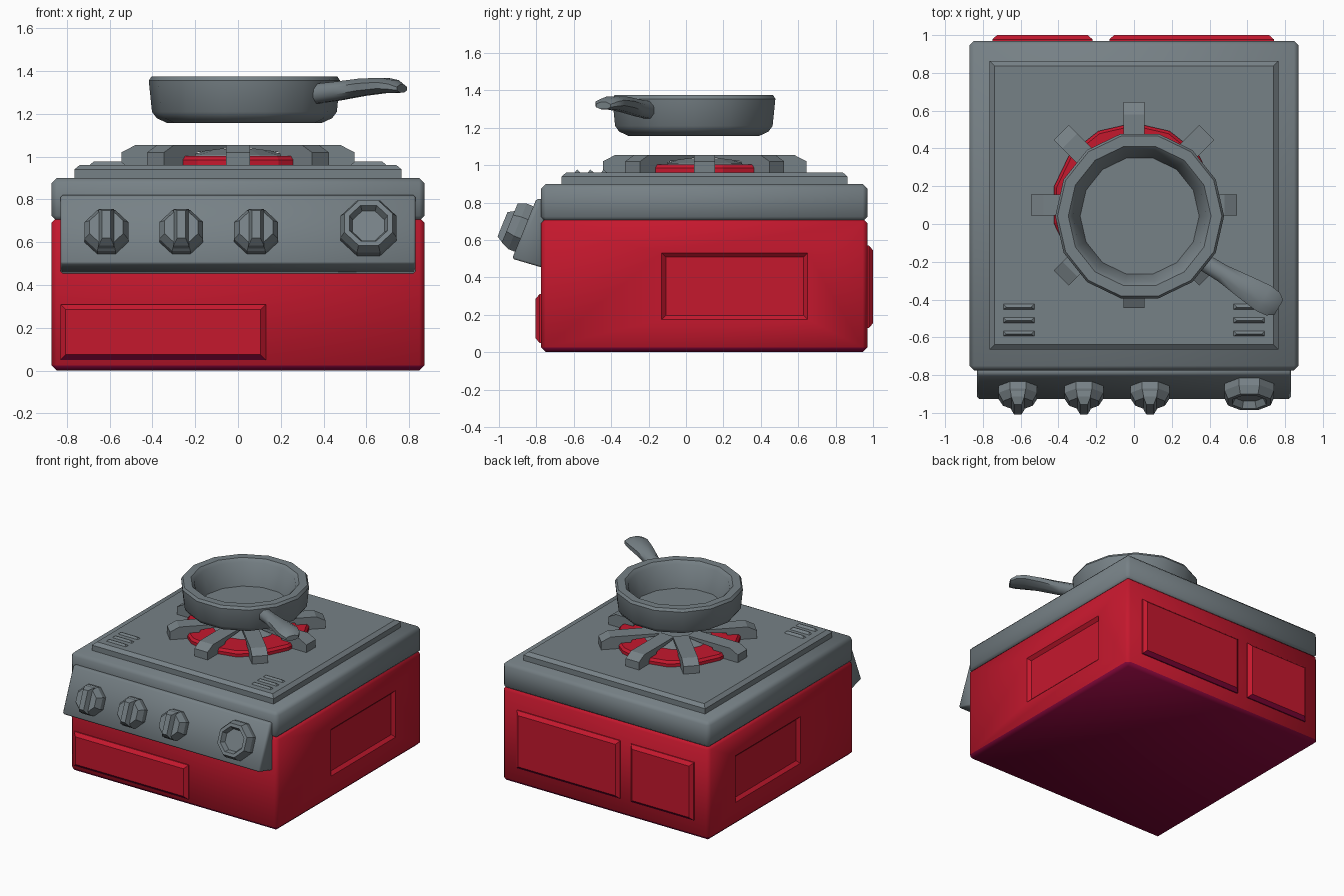
import bpy, bmesh, math
from mathutils import Matrix, Vector

if "Cube" in bpy.data.objects:
    bpy.data.objects.remove(bpy.data.objects["Cube"])


def material(name, rgb):
    m = bpy.data.materials.new(name)
    m.diffuse_color = (*rgb, 1)
    m.use_nodes = True
    m.node_tree.nodes["Principled BSDF"].inputs["Base Color"].default_value = m.diffuse_color
    return m


GREY = material("steel grey", (0.183, 0.219, 0.238))
RED = material("enamel red", (0.56, 0.009, 0.027))
MAROON = material("underside maroon", (0.235, 0.002, 0.042))


def loft(name, rings, mat, matrix=None, bevel=0, smooth=0):
    """Skin a list of equal-length closed rings and cap both ends."""
    bm = bmesh.new()
    rows = [[bm.verts.new(p) for p in ring] for ring in rings]
    n = len(rows[0])
    for a, b in zip(rows, rows[1:]):
        for i in range(n):
            j = (i + 1) % n
            bm.faces.new((a[i], a[j], b[j], b[i]))
    bm.faces.new(rows[0][::-1])
    bm.faces.new(rows[-1])
    bmesh.ops.recalc_face_normals(bm, faces=bm.faces)
    if bevel:
        bmesh.ops.bevel(bm, geom=bm.edges[:], offset=bevel, segments=1, affect='EDGES')
    if matrix:
        bm.transform(matrix)
    me = bpy.data.meshes.new(name)
    bm.to_mesh(me)
    bm.free()
    me.materials.append(mat)
    ob = bpy.data.objects.new(name, me)
    bpy.context.collection.objects.link(ob)
    if smooth:
        bpy.ops.object.select_all(action='DESELECT')
        ob.select_set(True)
        bpy.context.view_layer.objects.active = ob
        bpy.ops.object.shade_smooth_by_angle(angle=math.radians(smooth))
    return ob


def darken_underside(ob, below):
    """Give the downward faces under a height the maroon colour."""
    ob.data.materials.append(MAROON)
    for p in ob.data.polygons:
        if p.normal.z < -.3 and p.center.z < below:
            p.material_index = 1


def rect(x0, x1, y0, y1, z, inset=0):
    i = inset
    return [(x0 + i, y0 + i, z), (x1 - i, y0 + i, z), (x1 - i, y1 - i, z), (x0 + i, y1 - i, z)]


def circle(r, z, n, turn=0):
    return [(r * math.cos(2 * math.pi * (i + turn) / n),
             r * math.sin(2 * math.pi * (i + turn) / n), z) for i in range(n)]


def revolve(name, profile, n, mat, matrix=None, turn=0, smooth=0):
    return loft(name, [circle(r, z, n, turn) for r, z in profile], mat, matrix, 0, smooth)


# Lower cabinet with a recessed panel on each side
body = loft("cabinet", [rect(-.872, .872, -.775, .97, 0), rect(-.872, .872, -.775, .97, .715)], RED,
            bevel=.025, smooth=50)
for s in (-1, 1):
    def side(x, i):
        return [(s * x, -.13 + i, .175 + i), (s * x, .65 - i, .175 + i),
                (s * x, .65 - i, .53 - i), (s * x, -.13 + i, .53 - i)]
    cutter = loft("panel_cutter", [side(.89, 0), side(.872, 0), side(.85, .022)], RED)
    mod = body.modifiers.new("recess", 'BOOLEAN')
    mod.operation = 'DIFFERENCE'
    mod.solver = 'EXACT'
    mod.object = cutter
    bpy.context.view_layer.objects.active = body
    bpy.ops.object.modifier_apply(modifier=mod.name)
    bpy.data.objects.remove(cutter)
darken_underside(body, .1)


# Raised panels on the front and back of the cabinet
def raised(name, x0, x1, z0, z1, y, out):
    def ring(yy, i):
        return [(x0 + i, yy, z0 + i), (x1 - i, yy, z0 + i), (x1 - i, yy, z1 - i), (x0 + i, yy, z1 - i)]
    ob = loft(name, [ring(y - out * .02, 0), ring(y + out * .008, 0), ring(y + out * .03, .025)], RED)
    darken_underside(ob, .2)


raised("drawer_front", -.83, .13, .05, .31, -.775, -1)
raised("back_panel_wide", -.13, .74, .13, .57, .97, 1)
raised("back_panel_narrow", -.75, -.22, .13, .57, .97, 1)

# Lid and stepped cooktop plate
loft("lid", [rect(-.872, .872, -.775, .97, .70), rect(-.872, .872, -.775, .97, .90)], GREY,
     bevel=.025, smooth=50)
loft("cooktop_plate", [rect(-.765, .765, -.665, .863, .89), rect(-.765, .765, -.665, .863, .94),
                       rect(-.765, .765, -.665, .863, .962, .026)], GREY)

# Vent slats, three at each front corner
for s in (-1, 1):
    for y in (-.437, -.508, -.579):
        loft("vent_slat", [[(s * x, y - .02, .955), (s * x, y + .022, .955), (s * xr, y - .004, .977)]
                           for x, xr in ((.52, .545), (.70, .675))], GREY)

# Sloping control console
console = [(-.76, .82), (-.80, .82), (-.93, .50), (-.76, .45)]
loft("control_console", [[(x, y, z) for y, z in console] for x in (-.83, .83)], GREY, bevel=.01, smooth=50)

# Knobs and timer dial, square to the console face
tilt = Matrix.Rotation(math.atan2(.32, .13), 4, 'X')
for x in (-.615, -.265, .085):
    place = Matrix.Translation((x, -.868, .638)) @ tilt
    revolve("knob_base", [(.111, -.01), (.111, .045), (.085, .088)], 8, GREY, place, .5)
    loft("knob_grip", [rect(-.036, .036, -.1, .1, .03), rect(-.036, .036, -.092, .092, .085),
                       rect(-.02, .02, -.07, .07, .122)], GREY, place)
place = Matrix.Translation((.61, -.864, .658)) @ tilt
revolve("timer_dial", [(.142, -.01), (.142, .04), (.122, .085), (.097, .085), (.08, .05)], 8, GREY, place, .5)

# Burner ring and cap
CENTRE = Matrix.Translation((0, .1, 0))
revolve("burner_ring", [(.435, .95), (.435, .985), (.42, 1.003)], 14, RED, CENTRE, .5)
revolve("burner_cap", [(.25, .99), (.23, 1.008), (.12, 1.037)], 14, GREY, CENTRE, .5)

# Eight grate arms around the burner
arm = [(.545, .95), (.545, 1.02), (.48, 1.054), (.12, 1.054), (.12, 1.04), (.33, 1.02), (.36, .95)]
for k in range(8):
    loft("grate_arm", [[(r, w, z) for r, z in arm] for w in (-.056, .056)], GREY,
         CENTRE @ Matrix.Rotation(k * math.pi / 4, 4, 'Z'))

# Pan above the burner
revolve("pan", [(.36, 1.157), (.41, 1.18), (.432, 1.21), (.447, 1.355), (.435, 1.374), (.378, 1.374),
                (.355, 1.35), (.315, 1.185)], 14, GREY, Matrix.Translation((.03, .042, 0)), 0, 32)

# Pan handle: (distance along, half width, centre height, half height)
start, end = Vector((.375, -.205, 0)), Vector((.755, -.435, 0))
axis = end - start
across = Vector((-axis.y, axis.x, 0)).normalized()
rings = []
for t, w, z, h in ((0, .05, 1.295, .05), (.25, .052, 1.307, .048), (.55, .07, 1.325, .044),
                   (.82, .084, 1.333, .038), (.95, .076, 1.328, .032), (1.03, .05, 1.318, .02)):
    rings.append([start + axis * t + across * p[0] * w + Vector((0, 0, z + p[1] * h))
                  for p in circle(1, 0, 8, .5)])
loft("pan_handle", rings, GREY, smooth=50)
